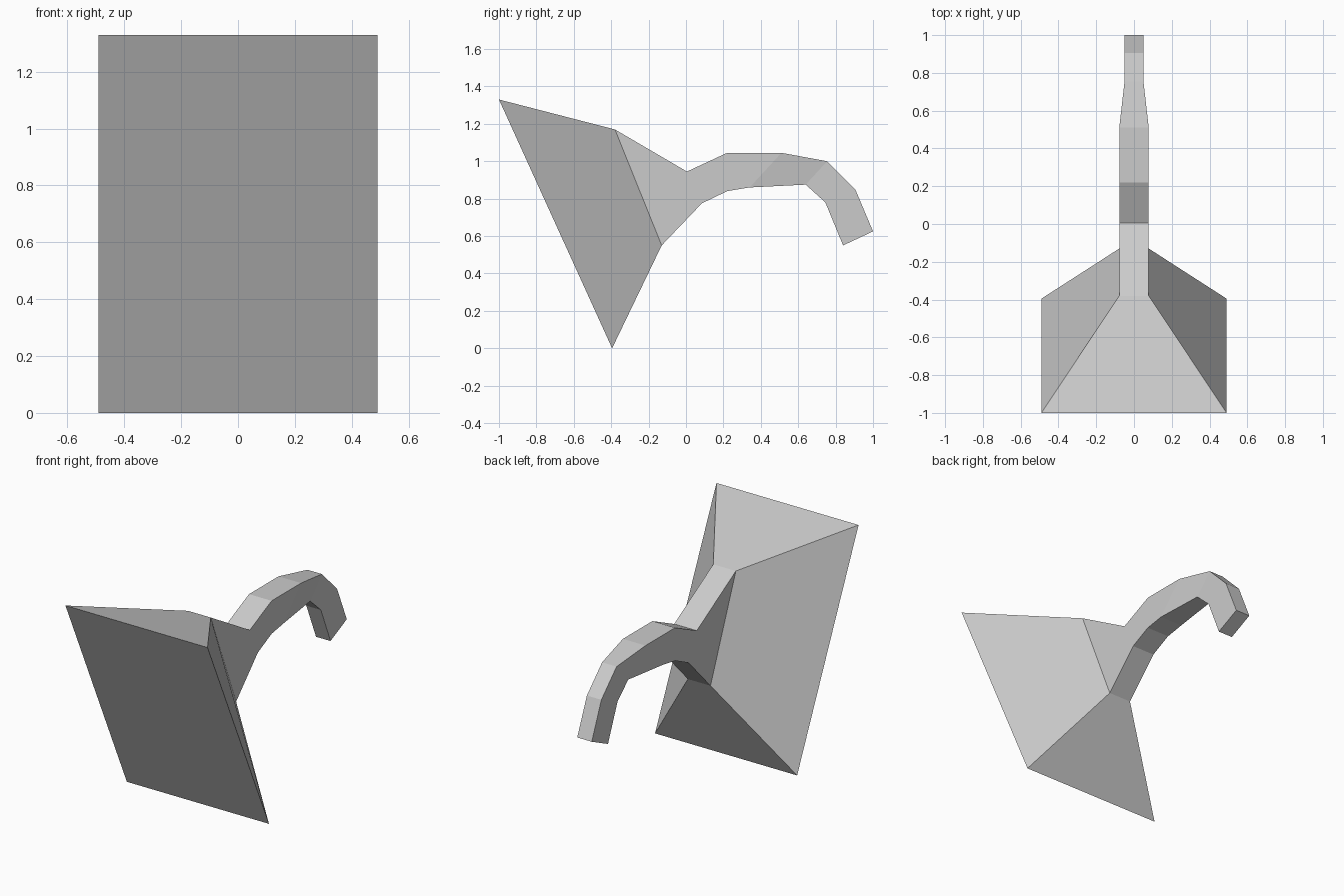
import bpy
import bmesh

cube = bpy.data.objects.get("Cube")
if cube:
    bpy.data.objects.remove(cube, do_unlink=True)

grey = bpy.data.materials.new("light grey")
grey.use_nodes = True
colour = (0.6, 0.6, 0.6, 1)
grey.diffuse_color = colour
grey.node_tree.nodes["Principled BSDF"].inputs["Base Color"].default_value = colour


def loft(name, sections):
    """Join rectangular sections (half width, top y/z, bottom y/z) into a closed solid."""
    bm = bmesh.new()
    rings = []
    for half, top, low in sections:
        corners = [(-half, *low), (half, *low), (half, *top), (-half, *top)]
        rings.append([bm.verts.new(c) for c in corners])
    for a, b in zip(rings, rings[1:]):
        for i in range(4):
            j = (i + 1) % 4
            bm.faces.new((a[i], a[j], b[j], b[i]))
    bm.faces.new(rings[0])
    bm.faces.new(rings[-1])
    bmesh.ops.recalc_face_normals(bm, faces=bm.faces)
    mesh = bpy.data.meshes.new(name)
    bm.to_mesh(mesh)
    bm.free()
    mesh.materials.append(grey)
    obj = bpy.data.objects.new(name, mesh)
    bpy.context.collection.objects.link(obj)
    return obj


# Slanted front plate, tapering back into a thin hooked tail
loft("plate_with_hooked_tail", [
    (0.49, (-1.0, 1.33), (-0.395, 0.0)),
    (0.078, (-0.38, 1.17), (-0.13, 0.55)),
    (0.078, (0.005, 0.945), (0.085, 0.775)),
    (0.078, (0.22, 1.045), (0.22, 0.84)),
    (0.078, (0.51, 1.045), (0.34, 0.86)),
    (0.05, (0.755, 1.0), (0.64, 0.875)),
    (0.05, (0.905, 0.85), (0.745, 0.78)),
    (0.05, (1.0, 0.625), (0.84, 0.55)),
])
